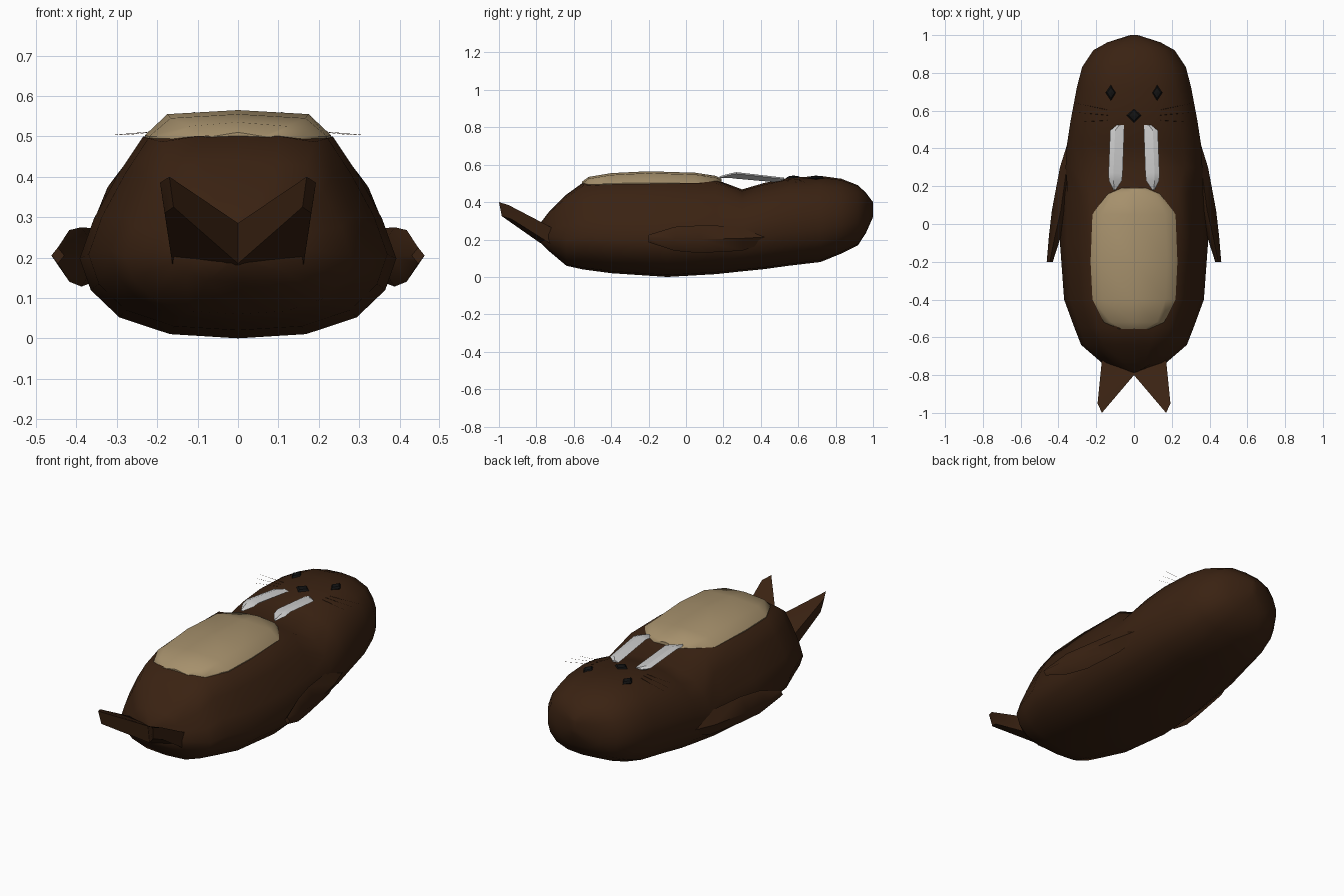
import bpy, bmesh, math
from mathutils import Vector

if "Cube" in bpy.data.objects:
    bpy.data.objects.remove(bpy.data.objects["Cube"])


def material(name, rgb):
    m = bpy.data.materials.new(name)
    m.diffuse_color = (*rgb, 1)
    m.use_nodes = True
    m.node_tree.nodes["Principled BSDF"].inputs["Base Color"].default_value = m.diffuse_color
    return m


BROWN = material("brown_hide", (0.042, 0.016, 0.006))
TAN = material("tan_belly", (0.38, 0.28, 0.15))
WHITE = material("ivory", (0.75, 0.75, 0.75))
BLACK = material("black", (0.006, 0.006, 0.006))


def finish(name, bm, mat, angle=40, mirror=False):
    bmesh.ops.recalc_face_normals(bm, faces=bm.faces)
    me = bpy.data.meshes.new(name)
    bm.to_mesh(me)
    bm.free()
    me.materials.append(mat)
    ob = bpy.data.objects.new(name, me)
    bpy.context.collection.objects.link(ob)
    bpy.ops.object.select_all(action='DESELECT')
    ob.select_set(True)
    bpy.context.view_layer.objects.active = ob
    if angle:
        bpy.ops.object.shade_smooth_by_angle(angle=math.radians(angle))
    if mirror:
        ob.modifiers.new("mirror", 'MIRROR')
    return ob


def loft(name, rings, mat, **kw):
    """Skin a list of closed rings and cap both ends."""
    bm = bmesh.new()
    vs = [[bm.verts.new(p) for p in r] for r in rings]
    n = len(vs[0])
    for a, b in zip(vs, vs[1:]):
        for i in range(n):
            j = (i + 1) % n
            bm.faces.new((a[i], a[j], b[j], b[i]))
    bm.faces.new(vs[0])
    bm.faces.new(vs[-1])
    return finish(name, bm, mat, **kw)


# Body and head: half sections scaled along the length (y, half width, bottom, top)
lower = [(0, 0), (.43, .02), (.75, .1), (.93, .23), (1, .38)]
trunk = lower + [(.91, .57), (.75, .79), (.6, .96), (.32, .99), (0, 1)]
head = lower + [(1, .55), (.91, .72), (.74, .88), (.4, .98), (0, 1)]


def ring(y, w, b, t):
    half = head if y > .25 else trunk
    full = half + [(-u, v) for u, v in half[-2:0:-1]]
    return [(u * w, y, b + v * (t - b)) for u, v in full]


stations = [(-.785, .02, .19, .28), (-.735, .17, .14, .345), (-.64, .28, .06, .44),
            (-.55, .315, .04, .505), (-.4, .37, .02, .515), (-.1, .392, 0, .52),
            (.16, .385, .015, .52), (.30, .362, .03, .468), (.42, .355, .042, .503),
            (.55, .335, .06, .53), (.72, .303, .08, .54), (.83, .275, .125, .525),
            (.92, .215, .17, .49), (.962, .14, .235, .45), (1, .02, .32, .4)]
loft("body", [ring(*s) for s in stations], BROWN, angle=50)

# Pale belly plate (y, half width, edge height, top height)
belly = [(-.555, .08, .5, .51), (-.52, .16, .5, .535), (-.40, .22, .5, .555),
         (-.2, .23, .503, .565), (.05, .22, .503, .557), (.16, .15, .503, .54),
         (.19, .07, .503, .525)]
loft("belly", [[(-w, y, .49), (w, y, .49), (w, y, e), (w * .76, y, t - .01),
                (0, y, t), (-w * .76, y, t - .01), (-w, y, e)]
               for y, w, e, t in belly], TAN)

# Front flippers (y, inner x, outer x, bottom, top)
flip = [(.45, .30, .345, .19, .24), (.30, .32, .392, .14, .272),
        (.07, .34, .435, .128, .275), (-.06, .385, .45, .14, .268),
        (-.2, .43, .462, .185, .225)]
loft("front_flippers", [[(a, y, (b + t) / 2), ((a + c) / 2, y, b),
                         (c, y, (b + t) / 2), ((a + c) / 2, y, t)]
                        for y, a, c, b, t in flip], BROWN, mirror=True, angle=60)

# Tail flukes: slab swept back and upwards
top = [Vector(p) for p in [(0, -.6, .18), (0, -.8, .285), (.17, -1, .40),
                           (.193, -.95, .385), (.17, -.72, .265), (.15, -.6, .2)]]
drop = [.08, .1, .075, .075, .1, .08]
loft("tail_flukes", [top, [p - Vector((p.x * .06, -.015, d)) for p, d in zip(top, drop)]],
     BROWN, mirror=True, angle=55)

# Tusks: flat tapering blades (y, inner x, outer x, bottom, top)
tusk = [(.525, .053, .09, .50, .53), (.495, .052, .126, .505, .534),
        (.27, .06, .135, .525, .56), (.23, .064, .133, .53, .552),
        (.18, .097, .108, .53, .538)]
loft("tusks", [[(a, y, t - .008), ((a + c) / 2, y, b), (c, y, t - .008),
                (a * .35 + c * .65, y, t)] for y, a, c, b, t in tusk],
     WHITE, mirror=True, angle=20)


# Nose and eyes: small squashed gems
def gem(name, loc, size, mirror=False):
    bm = bmesh.new()
    bmesh.ops.create_uvsphere(bm, u_segments=4, v_segments=4, radius=1)
    bmesh.ops.scale(bm, vec=size, verts=bm.verts)
    bmesh.ops.translate(bm, vec=loc, verts=bm.verts)
    finish(name, bm, BLACK, angle=0, mirror=mirror)


gem("nose", (0, .575, .528), (.04, .04, .014))
gem("eyes", (.122, .695, .528), (.028, .042, .014), mirror=True)

# Whiskers: three thin spikes each side
bm = bmesh.new()
for x0, y0, x1, y1 in [(.12, .60, .31, .64), (.13, .575, .30, .59), (.12, .55, .28, .54)]:
    a, b = Vector((x0, y0, .52)), Vector((x1, y1, .503))
    d = b - a
    mat4 = d.to_track_quat('Z', 'Y').to_matrix().to_4x4()
    mat4.translation = (a + b) / 2
    bmesh.ops.create_cone(bm, cap_ends=True, segments=3, radius1=.0008,
                          radius2=.0004, depth=d.length, matrix=mat4)
finish("whiskers", bm, BROWN, mirror=True)
